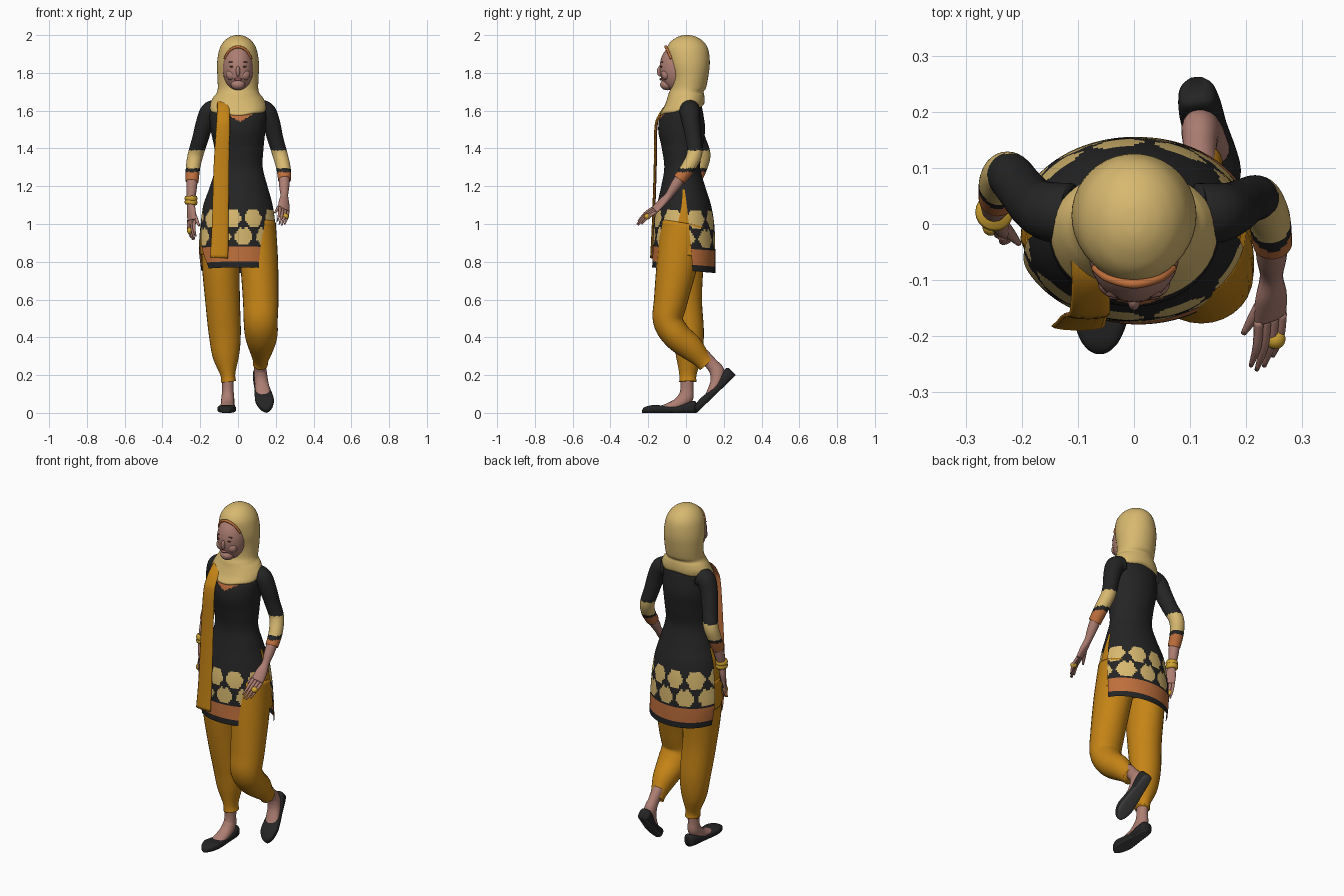
import bpy, bmesh, math
from mathutils import Vector as V

if "Cube" in bpy.data.objects:
    bpy.data.objects.remove(bpy.data.objects["Cube"])

def mat(name, r, g, b):
    m = bpy.data.materials.new(name)
    m.diffuse_color = (r, g, b, 1)
    m.use_nodes = True
    m.node_tree.nodes["Principled BSDF"].inputs["Base Color"].default_value = m.diffuse_color
    return m

BLACK = mat("black_cloth", .018, .018, .018)
PALE = mat("pale_yellow", .68, .48, .16)
ORANGE = mat("orange_cloth", .56, .23, .008)
RUST = mat("rust_trim", .52, .16, .045)
SKIN = mat("skin", .42, .21, .17)
GOLD = mat("gold", .62, .36, .03)
SOLE = mat("sole_grey", .06, .06, .06)
LIP = mat("lips", .33, .12, .11)
BROW = mat("brow_brown", .11, .05, .04)

def spline(pts, n=6):
    """Catmull-Rom resampling of tuples of any length."""
    out = []
    for i in range(len(pts) - 1):
        a, b, c, d = (pts[max(0, min(len(pts) - 1, i + k))] for k in (-1, 0, 1, 2))
        for s in range(n):
            t = s / n
            out.append(tuple(.5 * (2*q + (r-p)*t + (2*p-5*q+4*r-w)*t*t + (3*q-p-3*r+w)*t**3)
                             for p, q, r, w in zip(a, b, c, d)))
    return out + [tuple(pts[-1])]

def finish(name, bm, mats, rule=None):
    bmesh.ops.recalc_face_normals(bm, faces=bm.faces[:])
    bm.normal_update()
    for f in bm.faces:
        f.smooth = True
        if rule:
            f.material_index = rule(f.calc_center_median(), f.normal)
    me = bpy.data.meshes.new(name)
    bm.to_mesh(me)
    bm.free()
    for m in mats:
        me.materials.append(m)
    ob = bpy.data.objects.new(name, me)
    bpy.context.collection.objects.link(ob)
    return ob

def loft(name, rows, mats, rule=None, skip=None, caps=(True, True)):
    """Skin closed rings of points; skip(row, column) leaves a gap."""
    bm = bmesh.new()
    vs = [[bm.verts.new(p) for p in r] for r in rows]
    n = len(rows[0])
    for i in range(len(rows) - 1):
        for j in range(n):
            if not (skip and skip(i, j)):
                k = (j + 1) % n
                bm.faces.new((vs[i][j], vs[i][k], vs[i+1][k], vs[i+1][j]))
    if caps[0]:
        bm.faces.new(vs[0])
    if caps[1]:
        bm.faces.new(vs[-1])
    return finish(name, bm, mats, rule)

def tube(name, pts, mats, rule=None, n=20, sub=6, ref=V((1, 0, 0))):
    """Tube along (x, y, z, radius along ref[, other radius]) points."""
    q = spline([p if len(p) == 5 else (*p, p[3]) for p in pts], sub)
    rows = []
    for i, p in enumerate(q):
        d = (V(q[min(i+1, len(q)-1)][:3]) - V(q[max(i-1, 0)][:3])).normalized()
        s = (ref - d * ref.dot(d)).normalized()
        o = d.cross(s)
        rows.append([V(p[:3]) + s * p[3] * math.cos(a) + o * p[4] * math.sin(a)
                     for a in (2 * math.pi * j / n for j in range(n))])
    return loft(name, rows, mats, rule)

def ball(name, loc, scale, m):
    bm = bmesh.new()
    bmesh.ops.create_uvsphere(bm, u_segments=28, v_segments=18, radius=1)
    for v in bm.verts:
        v.co = V(a * b + c for a, b, c in zip(v.co, scale, loc))
    return finish(name, bm, [m])

# Tunic: front and back panels parted by side slits, spotted and banded hem
body = spline([(.755, .008, -.012, .21, .167), (.87, 0, -.01, .212, .165), (1.0, 0, -.01, .2, .16),
               (1.1, 0, -.01, .184, .143), (1.2, .004, -.015, .152, .116), (1.3, .005, -.02, .126, .095),
               (1.4, .005, -.02, .13, .108), (1.5, 0, -.023, .145, .124), (1.58, 0, -.02, .15, .112),
               (1.63, 0, 0, .14, .082), (1.67, 0, .01, .1, .065)], 11)
NP, NS = 60, 2

def ring(z, cx, cy, rx, ry, k=1.0):
    t = max(0, min(1, (1.18 - z) / .42))
    f, b = -.04 - .64 * t ** 1.5, .06 + .22 * t
    stops = [(b, math.pi - b, NP), (math.pi - b, math.pi - f, NS),
             (math.pi - f, 2 * math.pi + f, NP), (2 * math.pi + f, 2 * math.pi + b, NS)]
    pts = []
    for a0, a1, n in stops:
        for j in range(n):
            a = a0 + (a1 - a0) * j / n
            pts.append(V((cx + k * rx * math.cos(a), cy + k * ry * math.sin(a),
                          z - .015 * t * math.sin(a))))
    return pts

def tunic_rule(c, nrm):
    z = c.z + .015 * max(0, min(1, (1.18 - c.z) / .42)) * c.y / .16
    if z > 1.645 or (c.y < -.02 and z > 1.54 + .6 * abs(c.x - .01)):
        return 2
    if .785 < z < .868:
        return 2
    step = 2 * math.pi / 9
    for zc, off in ((.925, 0), (1.028, .5)):
        u = math.atan2(c.y + .01, c.x) / step + off
        du, dz = (u - round(u)) * step * .19, z - zc
        if math.hypot(du, dz * 1.08) < .053 * (1 + .07 * math.cos(6 * math.atan2(dz, du))):
            return 1
    return 0

loft("tunic", [ring(*p) for p in body], [BLACK, PALE, RUST], tunic_rule,
     lambda i, j: body[i][0] < 1.18 and (NP <= j < NP + NS or j >= 2 * NP + NS), (False, True))

# Trousers: hip filling the slits, straight leg and bent leg
loft("trouser_hip", [ring(*p, k=.96) for p in body if .83 < p[0] < 1.22], [ORANGE])
tube("straight_trouser_leg", [(-.095, -.01, 1.0, .1, .125), (-.092, -.02, .8, .1, .115),
     (-.082, -.01, .6, .092, .095), (-.07, .012, .42, .085, .083), (-.064, .015, .3, .07, .068),
     (-.054, .01, .205, .04, .046), (-.05, .01, .165, .04, .046)], [ORANGE], n=28)
tube("bent_trouser_leg", [(.1, -.01, 1.0, .1, .125), (.112, -.045, .8, .1, .11),
     (.12, -.08, .6, .094, .09), (.12, -.095, .49, .09, .08), (.123, -.05, .41, .086, .076),
     (.123, .025, .345, .066, .068), (.12, .085, .283, .042, .048), (.118, .108, .258, .04, .046)],
     [ORANGE], n=28)

# Feet and flat shoes, built heel to toe in a local frame
def foot(side, heel, forward):
    f = V(forward).normalized()
    r = V((1, 0, 0))
    r = (r - f * r.dot(f)).normalized()
    u = r.cross(f)
    u = u if u.z > 0 else -u
    at = lambda x, l, h: V(heel) + r * x + f * l + u * h
    sg = lambda a: math.copysign(abs(a) ** .6, a)
    prof = spline([(0, .018, .055), (.012, .032, .063), (.05, .038, .055), (.11, .04, .036), (.17, .047, .038),
                   (.22, .049, .042), (.26, .036, .036), (.28, .02, .027), (.287, .006, .015)], 4)
    rows = [[at(w * sg(math.cos(a)), l, h * (.5 + .5 * sg(math.sin(a))))
             for a in (2 * math.pi * j / 24 for j in range(24))] for l, w, h in prof]
    loft(side + "_shoe", rows, [BLACK, SOLE], lambda c, n: int(n.dot(u) < -.8))
    tube(side + "_foot", [(*at(0, l, h), a, b) for l, h, a, b in
         ((.05, .2, .033, .036), (.05, .13, .03, .034), (.058, .08, .034, .04),
          (.1, .045, .036, .032), (.16, .028, .038, .02), (.2, .022, .03, .012))], [SKIN], ref=r)

foot("front", (-.052, .055, 0), (-.01, -.285, 0))
foot("rear", (.11, .262, .198), (.042, -.205, -.198))

# Sleeves with pale patch and rust cuff
def sleeve_rule(c, n):
    return 2 if c.z < 1.275 else 1 if 1.295 < c.z < 1.39 else 0

for side, pts in (
    ("right", [(.115, .018, 1.605, .055), (.15, .02, 1.59, .053), (.177, .028, 1.53, .047), (.198, .04, 1.45, .042),
               (.222, .045, 1.37, .04), (.24, .012, 1.30, .038), (.247, -.035, 1.235, .035)]),
    ("left", [(-.115, .018, 1.605, .055), (-.15, .022, 1.59, .053), (-.177, .035, 1.53, .047), (-.2, .06, 1.45, .043),
              (-.224, .088, 1.37, .041), (-.238, .075, 1.30, .038), (-.243, .045, 1.225, .034)])):
    tube(side + "_sleeve", pts, [BLACK, PALE, RUST], sleeve_rule, n=28, sub=12)

# Forearms and hands
def hand(side, start, wrist, knuckle, tip, across, thumb):
    s, w, k, t, th = map(V, (start, wrist, knuckle, tip, thumb))
    a = V(across).normalized()
    tube(side + "_forearm", [(*s, .03), (*s.lerp(w, .5), .027), (*w, .021, .02),
         (*w.lerp(k, .5), .031, .018), (*k, .033, .013)], [SKIN], ref=a)
    for i, (o, short) in enumerate(((-1.5, .88), (-.5, 1), (.5, .97), (1.5, .82))):
        e = k + (t - k) * short + a * o * .015
        b = k + a * o * .0165
        bend = (t - k).cross(a).normalized() * .008
        tube(f"{side}_finger_{i+1}", [(*b, .009), (*(b.lerp(e, .5) + bend), .008), (*e, .004)],
             [SKIN], n=8, sub=4, ref=a)
    b = w.lerp(k, .35)
    tube(side + "_thumb", [(*b, .014), (*b.lerp(th, .55), .011), (*th, .005)], [SKIN], n=8, sub=4,
         ref=V((0, 0, 1)))

hand("right", (.245, -.025, 1.25), (.245, -.092, 1.15), (.243, -.165, 1.075), (.225, -.258, .995),
     (.8, .25, -.45), (.195, -.195, 1.06))
hand("left", (-.243, .05, 1.24), (-.25, .02, 1.115), (-.245, .0, 1.02), (-.235, -.015, .915),
     (.6, -.8, 0), (-.205, -.035, .99))

# Bracelets and rings
for i, z in enumerate((1.135, 1.115)):
    tube(f"bracelet_{i+1}", [(-.249, .022, z + .012, .031), (-.249, .021, z, .034),
                             (-.25, .02, z - .012, .031)], [GOLD], sub=3)
ball("right_ring", (.252, -.205, 1.04), (.018, .018, .016), GOLD)
ball("left_ring", (-.255, -.005, .965), (.015, .016, .018), GOLD)

# Long scarf hanging down the front, with rust lining
tube("hanging_scarf", [(-.085, -.01, 1.665, .032, .008), (-.078, -.09, 1.635, .033, .008),
     (-.078, -.142, 1.57, .035, .008), (-.08, -.16, 1.5, .037, .008), (-.088, -.163, 1.3, .041, .008),
     (-.094, -.173, 1.0, .044, .008), (-.1, -.182, .82, .048, .008)],
     [ORANGE, RUST], lambda c, n: int(n.y > .1), n=12)

# Head scarf: dome, gathered neck and cowl dipping at the front
hood = spline([(1.588, -.022, .14, .112), (1.6, -.02, .148, .117), (1.63, -.01, .146, .108),
               (1.665, -.003, .13, .099), (1.69, 0, .113, .094), (1.72, .012, .107, .094),
               (1.78, .018, .109, .1), (1.85, .014, .111, .112), (1.92, .008, .1, .111),
               (1.96, .006, .08, .092), (1.985, .006, .053, .06), (1.997, .006, .025, .03), (2.0, .006, .004, .004)], 5)
rows = []
for z, cy, rx, ry in hood:
    t = max(0, min(1, (1.72 - z) / .11))
    rows.append([V((rx * math.cos(a), cy + ry * math.sin(a),
                    z + t * (.024 * math.sin(a) + .012 + .004 * math.sin(5 * a))))
                 for a in (2 * math.pi * j / 40 for j in range(40))])
loft("head_scarf", rows, [PALE])
tube("forehead_band", [(-.07, -.078, 1.875, .007), (-.046, -.097, 1.918, .007), (0, -.107, 1.938, .008),
                       (.046, -.097, 1.918, .007), (.07, -.078, 1.875, .007)], [RUST], n=8, ref=V((0, 0, 1)))

# Face
ball("face", (0, -.05, 1.825), (.081, .09, .125), SKIN)
ball("chin", (0, -.1, 1.738), (.038, .037, .03), SKIN)
ball("nose", (0, -.137, 1.808), (.011, .017, .028), SKIN)
ball("lips", (0, -.132, 1.766), (.021, .009, .007), LIP)
for side, s in (("left", -1), ("right", 1)):
    ball(side + "_eye", (s * .032, -.13, 1.833), (.014, .005, .004), BROW)
    ball(side + "_brow", (s * .033, -.125, 1.857), (.018, .006, .003), BROW)
    ball(side + "_cheek", (s * .034, -.105, 1.79), (.03, .026, .03), SKIN)
